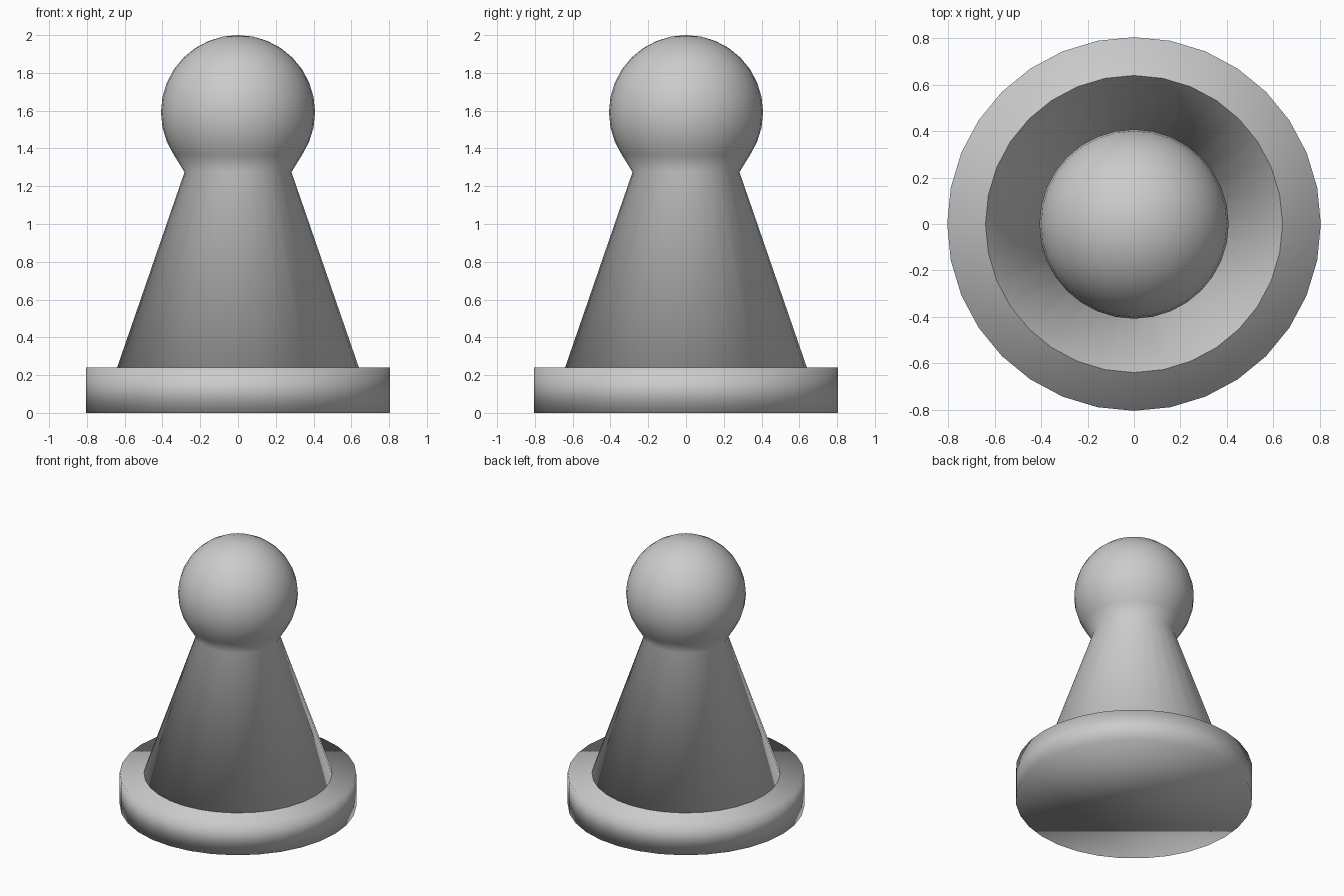
import bpy, bmesh, math

if "Cube" in bpy.data.objects:
    bpy.data.objects.remove(bpy.data.objects["Cube"])

SIDES = 32


def ring(bm, r, z):
    return [bm.verts.new((r * math.cos(2 * math.pi * i / SIDES),
                          r * math.sin(2 * math.pi * i / SIDES), z))
            for i in range(SIDES)]


def lathe(name, profile, tip=None):
    """Smooth turned solid: rings from (radius, z), closed below, flat or pointed above."""
    bm = bmesh.new()
    rings = [ring(bm, r, z) for r, z in profile]
    for a, b in zip(rings, rings[1:]):
        for i in range(SIDES):
            j = (i + 1) % SIDES
            bm.faces.new((a[i], a[j], b[j], b[i]))
    bm.faces.new(rings[0][::-1])
    top = rings[-1]
    if tip is None:
        bm.faces.new(top)
    else:
        apex = bm.verts.new((0, 0, tip))
        for i in range(SIDES):
            bm.faces.new((top[i], top[(i + 1) % SIDES], apex))
    for f in bm.faces:
        f.smooth = True
    mesh = bpy.data.meshes.new(name)
    bm.to_mesh(mesh)
    bm.free()
    obj = bpy.data.objects.new(name, mesh)
    bpy.context.collection.objects.link(obj)
    return obj


# Round foot disc
lathe("base", [(0.805, 0), (0.805, 0.24)])

# Tapered body flowing into the ball head through the neck ring
R, CENTRE = 0.408, 1.592
head = []
for k in range(5, 16):
    a = math.pi * k / 16
    head.append((R * math.sin(a), CENTRE - R * math.cos(a)))
lathe("body_and_head", [(0.64, 0.24), (0.283, 1.275)] + head, tip=2.0)
